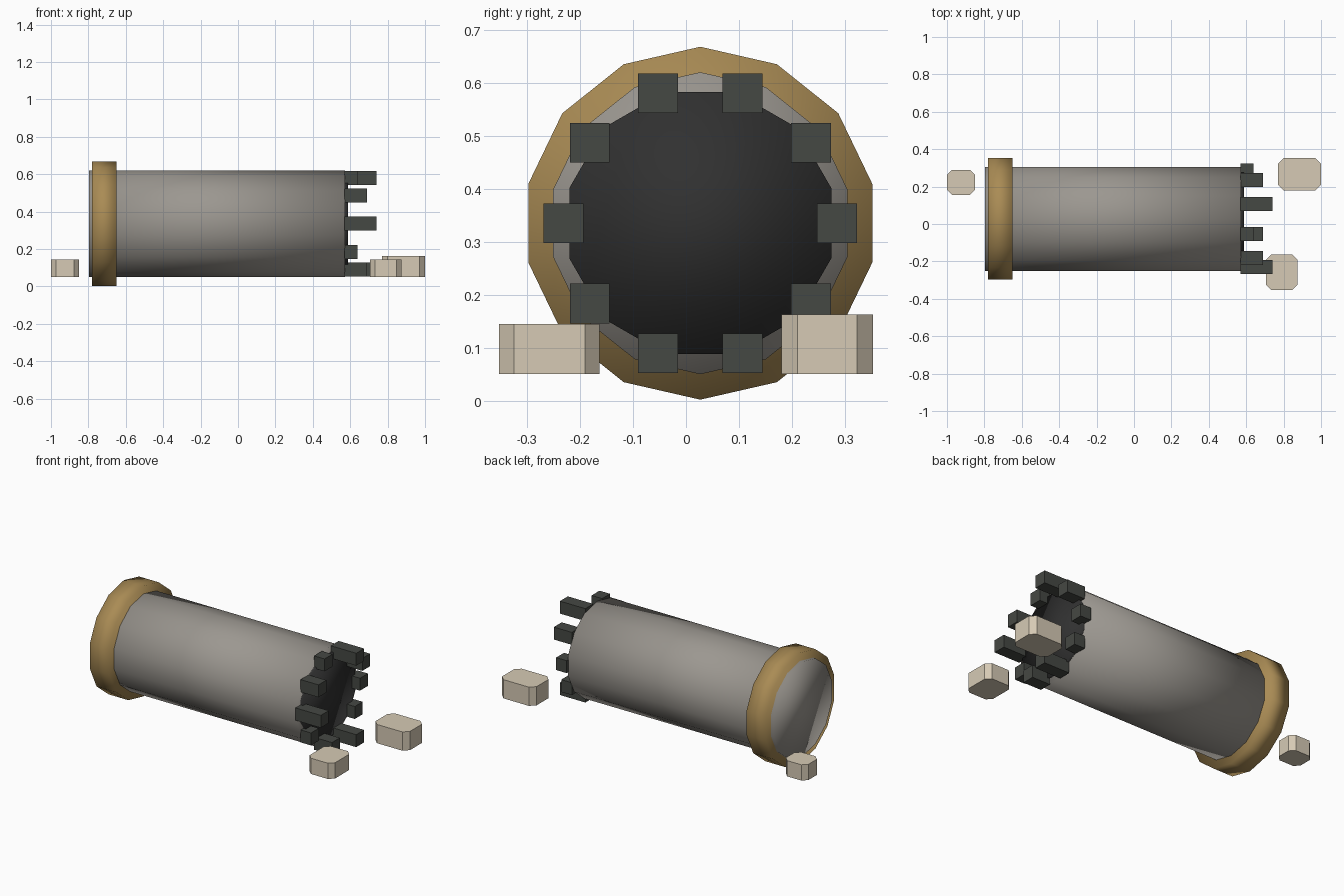
import bpy, bmesh
from math import pi, sin, cos

if "Cube" in bpy.data.objects:
    bpy.data.objects.remove(bpy.data.objects["Cube"])

CY, CZ = 0.027, 0.335  # barrel axis


def material(name, rgb):
    m = bpy.data.materials.new(name)
    m.diffuse_color = (*rgb, 1)
    m.use_nodes = True
    m.node_tree.nodes["Principled BSDF"].inputs["Base Color"].default_value = m.diffuse_color
    return m


STONE = material("grey_shell", (0.33, 0.31, 0.28))
BRASS = material("brass", (0.40, 0.26, 0.09))
DARK = material("dark_opening", (0.03, 0.03, 0.03))
TEETH = material("dark_teeth", (0.06, 0.065, 0.057))
RUBBLE = material("pale_rubble", (0.67, 0.59, 0.46))


def x_cylinder(name, x0, x1, r, sides, turn, mat):
    """Smooth cylinder along x; turn is the angle of the first vertex from straight up."""
    bm = bmesh.new()
    rings = [[bm.verts.new((x, CY + r * sin(turn + 2 * pi * i / sides),
                            CZ + r * cos(turn + 2 * pi * i / sides)))
              for i in range(sides)] for x in (x0, x1)]
    bm.faces.new(rings[0])
    bm.faces.new(rings[1])
    for i in range(sides):
        j = (i + 1) % sides
        bm.faces.new((rings[0][i], rings[0][j], rings[1][j], rings[1][i]))
    finish(name, bm, mat, True)


def block(name, lo, hi, mat, chamfer=0.0):
    """Box between two corners, with optional chamfered upright edges."""
    bm = bmesh.new()
    bmesh.ops.create_cube(bm, size=1)
    for v in bm.verts:
        v.co = [(a + b) / 2 + c * (b - a) for a, b, c in zip(lo, hi, v.co)]
    if chamfer:
        upright = [e for e in bm.edges if abs(e.verts[0].co.z - e.verts[1].co.z) > 0.01]
        bmesh.ops.bevel(bm, geom=upright, offset=chamfer, segments=1, affect='EDGES')
    finish(name, bm, mat, False)


def finish(name, bm, mat, smooth):
    bmesh.ops.recalc_face_normals(bm, faces=bm.faces)
    for f in bm.faces:
        f.smooth = smooth
    me = bpy.data.meshes.new(name)
    bm.to_mesh(me)
    bm.free()
    me.materials.append(mat)
    bpy.context.collection.objects.link(bpy.data.objects.new(name, me))


# Fallen tube, its collar, and the dark broken end
x_cylinder("tube", -0.797, 0.572, 0.285, 14, 0, STONE)
x_cylinder("collar", -0.78, -0.65, 0.333, 14, 0, BRASS)
x_cylinder("dark_end", 0.55, 0.588, 0.256, 12, pi / 12, DARK)

# Jagged teeth around the broken end, three repeating lengths
H = 0.0375
for i in range(10):
    y = CY + 0.258 * cos(i * pi / 5)
    z = CZ + 0.258 * sin(i * pi / 5)
    block(f"tooth_{i}", (0.57, y - H, z - H), ((0.64, 0.69, 0.74)[i % 3], y + H, z + H), TEETH)

# Loose rubble
block("rubble_left", (-1.0, 0.155, 0.05), (-0.85, 0.29, 0.145), RUBBLE, 0.028)
block("rubble_back", (0.77, 0.18, 0.05), (1.0, 0.353, 0.163), RUBBLE, 0.03)
block("rubble_front", (0.705, -0.353, 0.05), (0.875, -0.163, 0.145), RUBBLE, 0.028)
